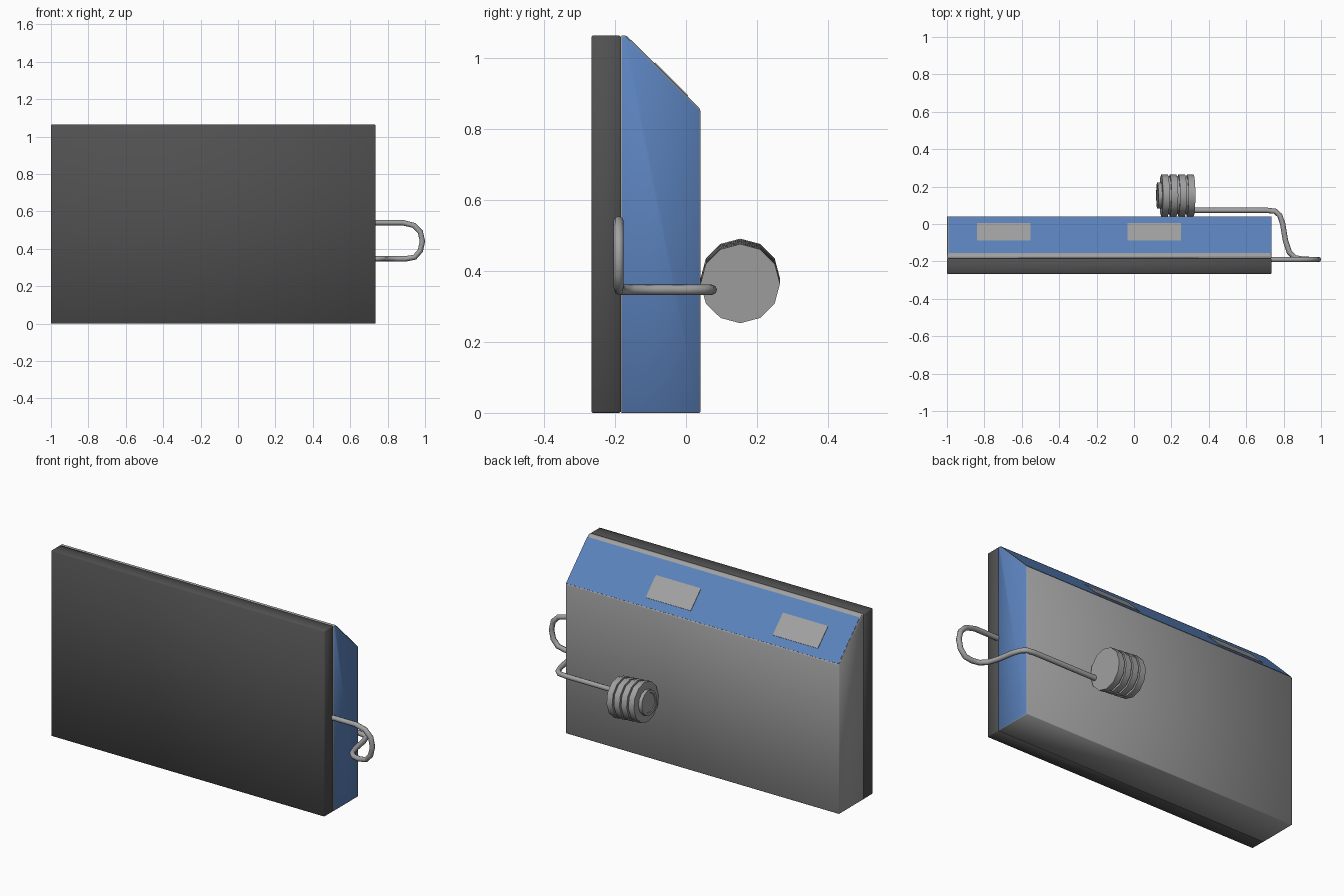
import bpy, bmesh, math

cube = bpy.data.objects.get("Cube")
if cube:
    bpy.data.objects.remove(cube, do_unlink=True)


def material(name, colour):
    m = bpy.data.materials.new(name)
    m.use_nodes = True
    m.diffuse_color = (*colour, 1)
    bsdf = next(n for n in m.node_tree.nodes if n.type == 'BSDF_PRINCIPLED')
    bsdf.inputs["Base Color"].default_value = (*colour, 1)
    return m


DARK = material("dark grey", (0.08, 0.08, 0.08))
GREY = material("mid grey", (0.36, 0.36, 0.36))
BLUE = material("blue", (0.105, 0.225, 0.51))


def add(name, bm, *mats):
    bmesh.ops.recalc_face_normals(bm, faces=bm.faces)
    mesh = bpy.data.meshes.new(name)
    bm.to_mesh(mesh)
    bm.free()
    for m in mats:
        mesh.materials.append(m)
    obj = bpy.data.objects.new(name, mesh)
    bpy.context.collection.objects.link(obj)
    return obj


def prism(name, profile, x0, x1, *mats):
    """Extrude a (y, z) outline along x."""
    bm = bmesh.new()
    face = bm.faces.new([bm.verts.new((x0, y, z)) for y, z in profile])
    ext = bmesh.ops.extrude_face_region(bm, geom=[face])
    verts = [v for v in ext["geom"] if isinstance(v, bmesh.types.BMVert)]
    bmesh.ops.translate(bm, vec=(x1 - x0, 0, 0), verts=verts)
    return add(name, bm, *mats)


def soften(obj, width=0.004):
    """Small rounded edges with smooth faces, the sloping face kept flat."""
    for p in obj.data.polygons:
        p.use_smooth = not (p.normal.y > 0.5 and p.normal.z > 0.5)
    mod = obj.modifiers.new("edges", 'BEVEL')
    mod.width = width
    mod.segments = 1


LEFT, RIGHT = 0.735, -1.0
FRONT, SEAM, BACK, TOP = -0.267, -0.184, 0.041, 1.064
SLOPE = 0.895  # y + z on the sloping face

# Front panel
panel = prism("front_panel", [(FRONT, 0), (SEAM, 0), (SEAM, TOP), (FRONT, TOP)],
              RIGHT, LEFT, DARK)
soften(panel)

# Body with sloping upper back and one blue end
body = prism("body", [(SEAM, 0), (BACK, 0), (BACK, SLOPE - BACK),
                      (SLOPE - TOP, TOP), (SEAM, TOP)],
             RIGHT, LEFT, GREY, BLUE)
for p in body.data.polygons:
    if p.normal.x > 0.9:
        p.material_index = 1
soften(body, 0.003)


def slope_plate(name, y0, y1, x0, x1, lift, mat):
    return prism(name, [(y0, SLOPE - y0), (y1, SLOPE - y1),
                        (y1 + lift, SLOPE - y1 + lift),
                        (y0 + lift, SLOPE - y0 + lift)], x0, x1, mat)


# Blue sloping face and its two grey patches
slope_plate("slope_face", -0.156, 0.037, -0.993, LEFT, 0.001, BLUE)
for side, x in (("right", -0.84), ("left", -0.034)):
    slope_plate(side + "_patch", -0.09, 0.003, x, x + 0.286, 0.003, GREY)

# Bent cord: side loop, then round to the back
path = [(0.71, -0.19, 0.54), (0.88, -0.19, 0.54), (0.94, -0.19, 0.525),
        (0.975, -0.19, 0.49), (0.986, -0.19, 0.44), (0.975, -0.19, 0.39),
        (0.945, -0.19, 0.355), (0.9, -0.188, 0.347), (0.86, -0.18, 0.347),
        (0.83, -0.15, 0.347), (0.81, -0.09, 0.347), (0.795, 0, 0.347),
        (0.78, 0.045, 0.347), (0.755, 0.068, 0.347), (0.71, 0.073, 0.347),
        (0.31, 0.073, 0.347)]
curve = bpy.data.curves.new("cord", 'CURVE')
curve.dimensions = '3D'
curve.bevel_depth = 0.0145
curve.bevel_resolution = 2
curve.use_fill_caps = True
spline = curve.splines.new('POLY')
spline.points.add(len(path) - 1)
for pt, co in zip(spline.points, path):
    pt.co = (*co, 1)
spline.use_smooth = True
curve.materials.append(GREY)
cord = bpy.data.objects.new("cord", curve)
bpy.context.collection.objects.link(cord)

# Ribbed spool, turned about its own x axis
ribs = []
for i in range(4):
    x = 0.087 - i * 0.046
    ribs += [(x, 0.1), (x, 0.112), (x - 0.036, 0.112), (x - 0.036, 0.1)]
ribs[0] = (0.087, 0.11)
ribs += [(-0.087, 0.07), (-0.108, 0.07), (-0.108, 0.055), (-0.104, 0.053)]
SIDES = 12
bm = bmesh.new()
rings = []
for x, r in ribs:
    angles = [2 * math.pi * k / SIDES for k in range(SIDES)]
    rings.append([bm.verts.new((x, r * math.cos(a), r * math.sin(a))) for a in angles])
for a, b in zip(rings, rings[1:]):
    for k in range(SIDES):
        n = (k + 1) % SIDES
        bm.faces.new((a[k], a[n], b[n], b[k]))
bm.faces.new(rings[0])
bm.faces.new(rings[-1])
spool = add("spool", bm, GREY)
spool.location = (0.232, 0.153, 0.372)
spool.rotation_euler.y = math.radians(5)

# Smooth the spool sides, keep rib edges sharp
bpy.ops.object.select_all(action='DESELECT')
spool.select_set(True)
bpy.context.view_layer.objects.active = spool
bpy.ops.object.shade_smooth_by_angle(angle=math.radians(35))
